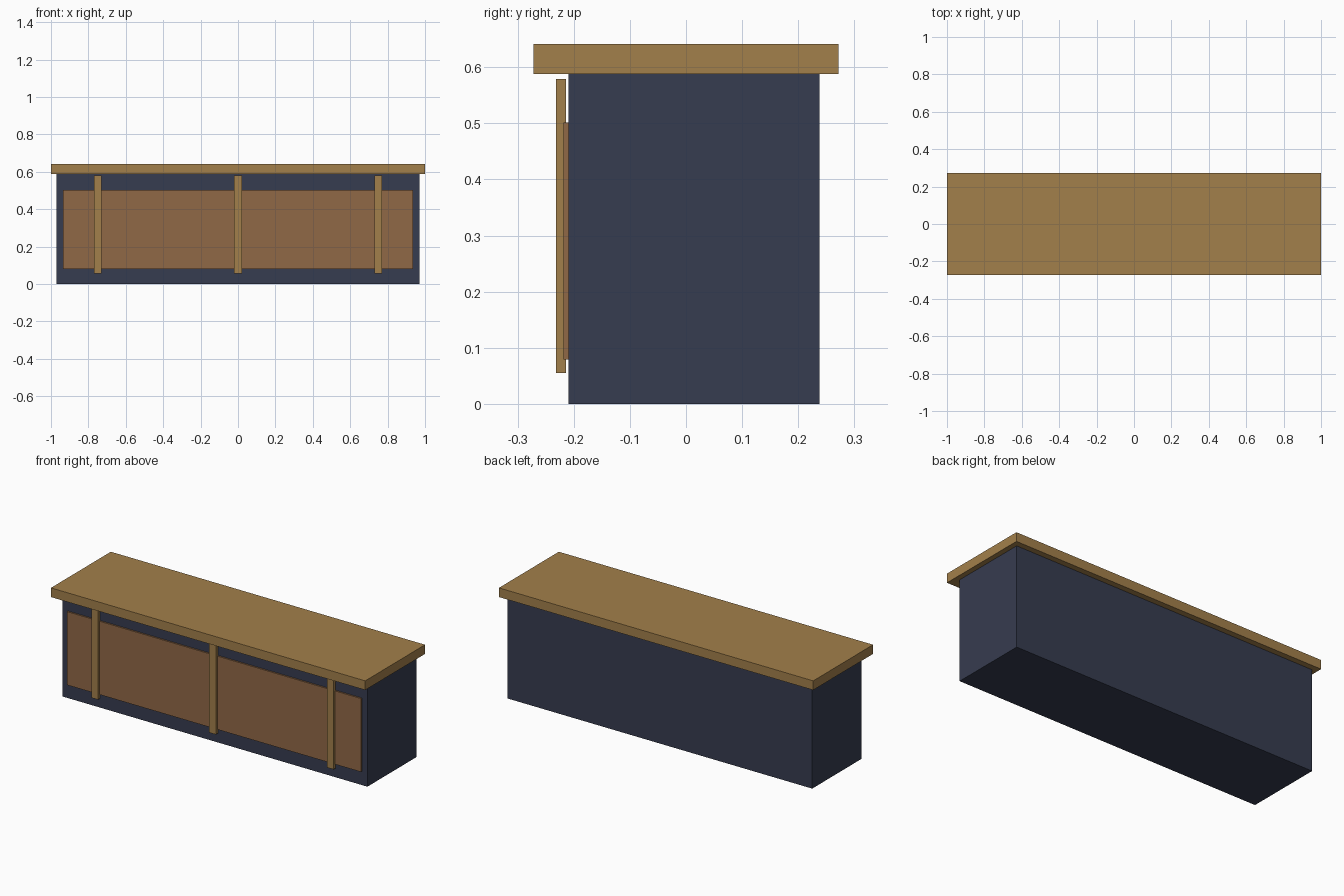
import bpy

default = bpy.data.objects.get("Cube")
if default:
    bpy.data.objects.remove(default, do_unlink=True)


def make_material(name, rgb):
    mat = bpy.data.materials.new(name)
    mat.use_nodes = True
    colour = (*rgb, 1.0)
    mat.diffuse_color = colour
    mat.node_tree.nodes["Principled BSDF"].inputs["Base Color"].default_value = colour
    return mat


def box(name, low, high, mat):
    """Axis-aligned box between two corners."""
    centre = [(a + b) / 2 for a, b in zip(low, high)]
    bpy.ops.mesh.primitive_cube_add(size=1, location=centre)
    obj = bpy.context.object
    obj.name = name
    obj.scale = [b - a for a, b in zip(low, high)]
    bpy.ops.object.transform_apply(location=False, rotation=False, scale=True)
    obj.data.materials.append(mat)
    return obj


navy = make_material("navy paint", (0.037, 0.045, 0.08))
oak = make_material("light wood", (0.365, 0.215, 0.07))
walnut = make_material("brown wood", (0.28, 0.14, 0.062))

# Counter body and overhanging top
box("counter_body", (-0.97, -0.209, 0), (0.97, 0.238, 0.588), navy)
box("counter_top", (-1, -0.272, 0.588), (1, 0.272, 0.641), oak)

# Thin front panel
box("front_panel", (-0.935, -0.218, 0.079), (0.935, -0.208, 0.501), walnut)

# Upright battens in front of the panel
for side, x in (("right", -0.75), ("middle", 0), ("left", 0.75)):
    box(f"{side}_batten", (x - 0.021, -0.232, 0.055), (x + 0.021, -0.214, 0.579), oak)
